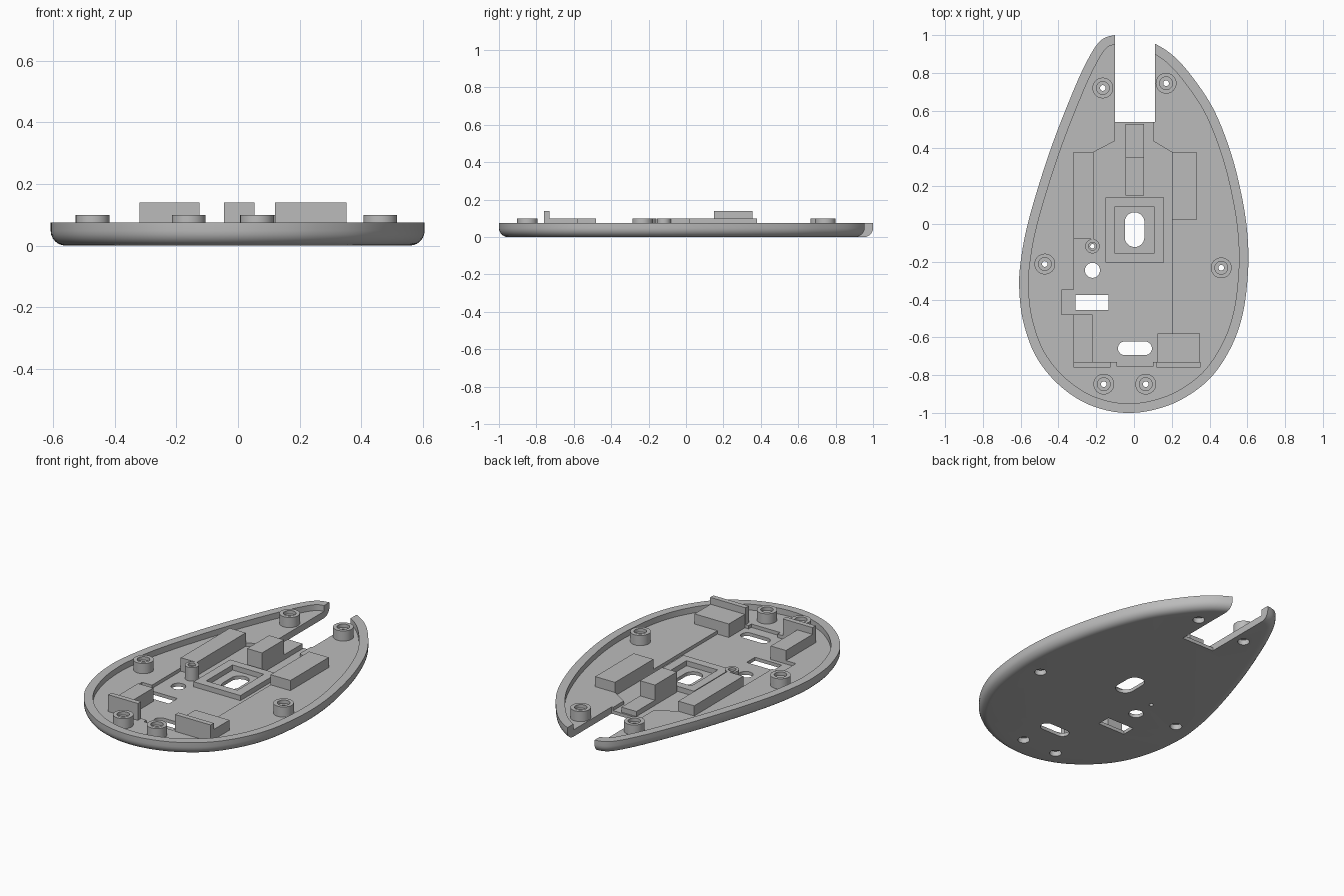
import bpy, bmesh
from math import cos, sin, pi
from mathutils import Vector

if "Cube" in bpy.data.objects:
    bpy.data.objects.remove(bpy.data.objects["Cube"])

grey = bpy.data.materials.new("plain_grey")
grey.use_nodes = True
grey.diffuse_color = (0.5, 0.5, 0.5, 1)
grey.node_tree.nodes["Principled BSDF"].inputs["Base Color"].default_value = (0.5, 0.5, 0.5, 1)


def loft(name, rings):
    """Closed solid through rings of equal point count, listed bottom to top."""
    bm = bmesh.new()
    loops = [[bm.verts.new(p) for p in ring] for ring in rings]
    n = len(loops[0])
    for a, b in zip(loops, loops[1:]):
        for i in range(n):
            j = (i + 1) % n
            bm.faces.new((a[i], a[j], b[j], b[i]))
    bm.faces.new(loops[0][::-1])
    bm.faces.new(loops[-1])
    bmesh.ops.recalc_face_normals(bm, faces=bm.faces)
    return finish(name, bm)


def finish(name, bm):
    mesh = bpy.data.meshes.new(name)
    bm.to_mesh(mesh)
    bm.free()
    mesh.materials.append(grey)
    obj = bpy.data.objects.new(name, mesh)
    bpy.context.collection.objects.link(obj)
    return obj


def prism(name, pts, z0, z1):
    return loft(name, [[(x, y, z) for x, y in pts] for z in (z0, z1)])


def box(name, x0, x1, y0, y1, z0, z1):
    return prism(name, [(x0, y0), (x1, y0), (x1, y1), (x0, y1)], z0, z1)


def stadium(x, y, r, dx=0, dy=0, n=32):
    """Circle stretched by a straight run of half length dx or dy."""
    pts = []
    for i in range(n):
        a = 2 * pi * (i + 0.5) / n
        pts.append((x + r * cos(a) + (dx if cos(a) > 0 else -dx),
                    y + r * sin(a) + (dy if sin(a) > 0 else -dy)))
    return pts


def tube(name, x, y, profile, n=32):
    """Turn a closed (radius, z) profile about a vertical axis."""
    bm = bmesh.new()
    rings = [[bm.verts.new((x + r * cos(2 * pi * i / n), y + r * sin(2 * pi * i / n), z))
              for i in range(n)] for r, z in profile]
    for k, a in enumerate(rings):
        b = rings[(k + 1) % len(rings)]
        for i in range(n):
            j = (i + 1) % n
            bm.faces.new((a[i], a[j], b[j], b[i]))
    bmesh.ops.recalc_face_normals(bm, faces=bm.faces)
    return finish(name, bm)


def cut(target, cutter):
    cutter.hide_render = True
    mod = target.modifiers.new("cut", "BOOLEAN")
    mod.operation, mod.solver, mod.object = "DIFFERENCE", "EXACT", cutter
    bpy.context.view_layer.objects.active = target
    bpy.ops.object.modifier_apply(modifier=mod.name)
    bpy.data.objects.remove(cutter)


# Egg-shaped outline, smoothed through a few points
CONTROL = [(-.1, 1), (-.185, .963), (-.27, .82), (-.36, .61), (-.44, .4), (-.515, .17),
           (-.57, -.03), (-.6, -.2), (-.608, -.33), (-.59, -.5), (-.53, -.68), (-.43, -.82),
           (-.3, -.925), (-.17, -.98), (-.04, -1), (.1, -.985), (.25, -.93), (.4, -.82),
           (.51, -.66), (.575, -.48), (.604, -.25), (.6, -.05), (.57, .15), (.515, .37),
           (.43, .59), (.33, .75), (.22, .88), (.11, .955), (0, .995)]


def smooth_outline(ctrl, steps=6):
    pts, n = [], len(ctrl)
    for i in range(n):
        a, b, c, d = (Vector(ctrl[(i + k) % n]) for k in (-1, 0, 1, 2))
        for s in range(steps):
            t = s / steps
            pts.append(0.5 * (2 * b + (c - a) * t + (2 * a - 5 * b + 4 * c - d) * t ** 2
                              + (3 * b - a - 3 * c + d) * t ** 3))
    return pts


OUTLINE = smooth_outline(CONTROL)


def inset(d, z):
    ring, n = [], len(OUTLINE)
    for i, p in enumerate(OUTLINE):
        t = (OUTLINE[(i + 1) % n] - OUTLINE[i - 1]).normalized()
        ring.append((p.x - t.y * d, p.y + t.x * d, z))
    return ring


# Base shell with a rounded lower edge
R = 0.048
angles = [pi / 2 * k / 6 for k in range(7)]
shell = loft("base_shell", [inset(R * (1 - sin(a)), R * (1 - cos(a))) for a in angles]
             + [inset(0, 0.075)])

# Hollow interior, front notch and board pocket
FLOOR, POCKET = 0.04, 0.02
cut(shell, loft("cavity_cutter", [inset(0.05, FLOOR), inset(0.05, 0.2)]))
pocket = [(-.1, .6), (-.1, .44), (-.215, .38), (-.215, -.08), (-.32, -.08), (-.32, -.35),
          (-.385, -.35), (-.385, -.48), (-.22, -.48), (-.22, -.73), (-.09, -.73),
          (-.09, -.755), (.1, -.755), (.1, -.73), (.2, -.73), (.2, .38), (.1, .44), (.1, .6)]
cut(shell, prism("pocket_cutter", pocket[::-1], POCKET, 0.2))
cut(shell, box("notch_cutter", -.1, .11, .54, 1.2, -.1, .3))

# Openings through the floor
cut(shell, prism("sensor_cutter", stadium(.003, -.03, .052, dy=.04), -.1, .3))
cut(shell, prism("slot_cutter", stadium(.005, -.658, .036, dx=.054), -.1, .3))
cut(shell, prism("round_cutter", stadium(-.22, -.245, .04), -.1, .3))
cut(shell, box("switch_cutter", -.31, -.135, -.455, -.375, -.1, .3))
cut(shell, prism("pin_cutter", stadium(-.22, -.118, .012), -.1, .3))

# Screw bosses with recesses above and below
BOSSES = [(-.165, .72), (.17, .745), (-.472, -.212), (.462, -.232), (-.16, -.848), (.062, -.848)]
BOSS = [(.015, .03), (.055, .03), (.055, .1), (.034, .1), (.034, .08), (.015, .08)]
parts = [shell]
for i, (x, y) in enumerate(BOSSES):
    cut(shell, prism("bore_cutter", stadium(x, y, .032), -.1, .3))
    parts.append(tube(f"screw_boss_{i + 1}", x, y, BOSS))
PIN = [(.012, .015), (.038, .015), (.038, .1), (.021, .1), (.021, .085), (.012, .085)]
parts.append(tube("pin_post", -.22, -.118, PIN))

# Support blocks, stop walls and wheel mount
LOW = 0.015
for name, x0, x1, y0, y1, top in [
        ("left_rail", -.32, -.215, -.08, .38, .1),
        ("right_rail", .2, .33, .02, .38, .1),
        ("left_rear_block", -.32, -.22, -.73, -.48, .1),
        ("right_rear_block", .125, .35, -.73, -.58, .1),
        ("left_stop_wall", -.32, -.125, -.76, -.73, .14),
        ("right_stop_wall", .12, .352, -.76, -.73, .14),
        ("wheel_mount", -.045, .053, .15, .355, .14),
        ("wheel_mount_foot", -.045, .053, .355, .53, .05)]:
    parts.append(box(name, x0, x1, y0, y1, LOW, top))

# Raised square frame around the sensor opening
frame = box("sensor_frame", -.15, .158, -.203, .14, LOW, .05)
cut(frame, box("frame_cutter", -.1, .105, -.155, .092, -.1, .3))
parts.append(frame)

for obj in parts:
    bpy.ops.object.select_all(action="DESELECT")
    obj.select_set(True)
    bpy.context.view_layer.objects.active = obj
    bpy.ops.object.shade_smooth_by_angle(angle=pi / 6)
